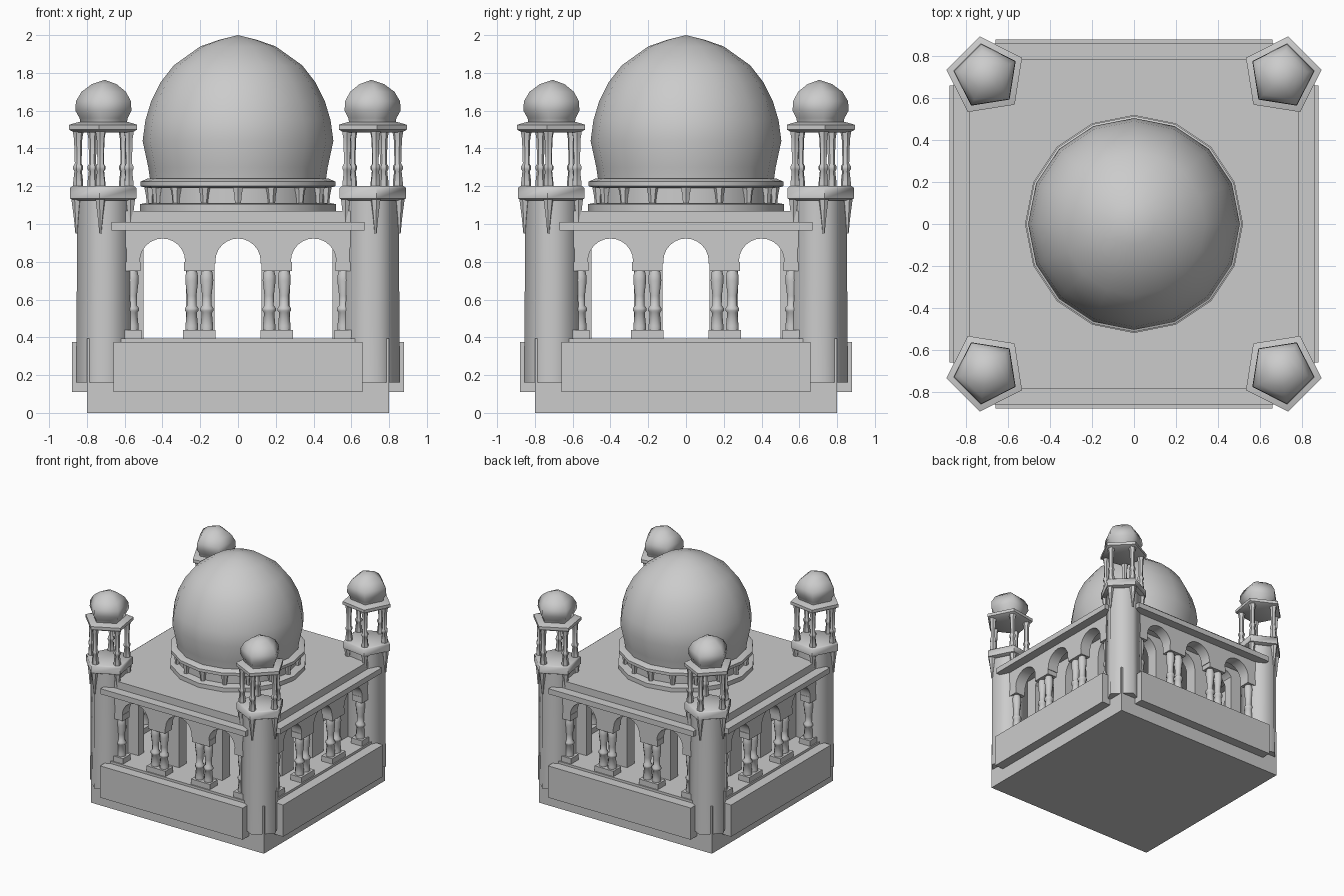
import bpy, bmesh
from math import sin, cos, pi, radians

if "Cube" in bpy.data.objects:
    bpy.data.objects.remove(bpy.data.objects["Cube"])


def finish(name, bm, angle=30):
    bmesh.ops.recalc_face_normals(bm, faces=bm.faces[:])
    me = bpy.data.meshes.new(name)
    bm.to_mesh(me)
    bm.free()
    ob = bpy.data.objects.new(name, me)
    bpy.context.collection.objects.link(ob)
    if angle:
        bpy.ops.object.select_all(action='DESELECT')
        ob.select_set(True)
        bpy.context.view_layer.objects.active = ob
        bpy.ops.object.shade_smooth_by_angle(angle=radians(angle))
    return ob


def box(name, x0, x1, y0, y1, z0, z1):
    bm = bmesh.new()
    bmesh.ops.create_cube(bm, size=1)
    for v in bm.verts:
        v.co = ((x0 + x1) / 2 + v.co.x * (x1 - x0),
                (y0 + y1) / 2 + v.co.y * (y1 - y0),
                (z0 + z1) / 2 + v.co.z * (z1 - z0))
    return finish(name, bm, 0)


def lathe(name, prof, n, at=(0, 0), a0=0.0, angle=50):
    """Revolve (radius, z) points, bottom to top, with n sides."""
    bm = bmesh.new()
    rings = []
    for r, z in prof:
        k = n if r > 0 else 1
        rings.append([bm.verts.new((at[0] + r * cos(a0 + 2 * pi * i / n),
                                    at[1] + r * sin(a0 + 2 * pi * i / n), z))
                      for i in range(k)])
    for a, b in zip(rings, rings[1:]):
        for i in range(n):
            j = (i + 1) % n
            if len(b) == 1:
                bm.faces.new((a[i], a[j], b[0]))
            else:
                bm.faces.new((a[i], a[j], b[j], b[i]))
    bm.faces.new(rings[0][::-1])
    if len(rings[-1]) > 1:
        bm.faces.new(rings[-1])
    return finish(name, bm, angle)


def arched_wall(name, half, z0, spring, top, r, y0, y1, flare=0.0):
    """Wall with three round-headed openings, extruded from y0 to y1."""
    pts = [(-half, z0)]
    for cx in (-0.4, 0, 0.4):
        pts.append((cx - r, z0))
        pts += [(cx - r * cos(pi * i / 12), spring + r * sin(pi * i / 12))
                for i in range(13)]
        pts.append((cx + r, z0))
    pts += [(half, z0), (half, spring + 0.06), (half + flare, top - 0.02),
            (half + flare, top), (-half - flare, top),
            (-half - flare, top - 0.02), (-half, spring + 0.06)]
    bm = bmesh.new()
    f = bm.faces.new([bm.verts.new((x, y0, z)) for x, z in pts])
    ext = bmesh.ops.extrude_face_region(bm, geom=[f])
    for v in ext['geom']:
        if isinstance(v, bmesh.types.BMVert):
            v.co.y = y1
    return finish(name, bm, 30)


def four(obs):
    """Repeat parts on all four sides."""
    for ob in obs:
        for k in (1, 2, 3):
            c = ob.copy()
            c.rotation_euler.z = k * pi / 2
            bpy.context.collection.objects.link(c)


# Plinth and roof slab
box("plinth", -0.8, 0.8, -0.8, 0.8, 0, 0.395)
box("roof", -0.785, 0.785, -0.785, 0.785, 0.95, 1.07)

# One side: panel, cornice, arcade and inner wall
side = [
    box("base_panel", -0.66, 0.66, -0.88, -0.78, 0.11, 0.375),
    box("cornice", -0.67, 0.67, -0.86, -0.7, 0.965, 1.01),
    arched_wall("arcade", 0.59, 0.79, 0.803, 0.96, 0.12, -0.785, -0.69, 0.02),
    arched_wall("inner_wall", 0.6, 0.39, 0.803, 0.96, 0.125, -0.6, -0.5),
]

# Columns with pedestals and capitals
column = [(0.036, 0.43), (0.036, 0.46), (0.029, 0.53), (0.038, 0.54),
          (0.038, 0.555), (0.026, 0.57), (0.027, 0.62), (0.037, 0.7),
          (0.036, 0.725), (0.03, 0.75)]
for cx, w, offs in ((-0.56, 0.05, (0,)), (-0.205, 0.087, (-0.04, 0.04)),
                    (0.205, 0.087, (-0.04, 0.04)), (0.56, 0.05, (0,))):
    side.append(box("pedestal", cx - w, cx + w, -0.79, -0.69, 0.38, 0.44))
    side.append(box("capital", cx - w + 0.007, cx + w - 0.007,
                    -0.785, -0.695, 0.75, 0.8))
    for o in offs:
        side.append(lathe("column", column, 8, (cx + o, -0.74), pi / 8))
four(side)

# Main dome on its drum
lathe("drum_base", [(0.52, 1.06), (0.52, 1.105), (0.495, 1.11)], 16)
lathe("drum", [(0.455, 1.1), (0.455, 1.2)], 16)
lathe("dome_ring", [(0.48, 1.19), (0.515, 1.2), (0.515, 1.225), (0.48, 1.24)], 16)
lathe("dome", [(0.465, 1.23), (0.475, 1.3), (0.505, 1.44), (0.49, 1.55),
               (0.46, 1.65), (0.41, 1.75), (0.34, 1.84), (0.2, 1.94),
               (0.1, 1.975), (0, 2.0)], 16)
for i in range(16):
    a = 2 * pi * i / 16
    lathe("drum_bracket", [(0.018, 1.1), (0.022, 1.15), (0.032, 1.2)], 6,
          (0.465 * cos(a), 0.465 * sin(a)), a)

# Five-sided corner tower, one vertex facing the centre
c = (0.705, 0.705)
a0 = radians(225)
tower = [
    lathe("tower_shaft", [(0.155, 0.16), (0.15, 0.7), (0.15, 1.14)], 5, c, a0, 75),
    lathe("tower_gallery", [(0.165, 1.125), (0.188, 1.135), (0.188, 1.19),
                            (0.175, 1.2)], 5, c, a0, 50),
    lathe("tower_canopy", [(0.165, 1.485), (0.192, 1.5), (0.192, 1.525),
                           (0.14, 1.54)], 5, c, a0, 50),
    lathe("tower_dome", [(0.13, 1.53), (0.135, 1.56), (0.158, 1.6),
                         (0.155, 1.65), (0.125, 1.7), (0.07, 1.74),
                         (0, 1.763)], 5, c, a0, 80),
]
post = [(0.027, 1.195), (0.027, 1.22), (0.02, 1.28), (0.027, 1.29),
        (0.027, 1.305), (0.018, 1.32), (0.022, 1.45), (0.029, 1.49)]
for i in range(5):
    a = a0 + 2 * pi * i / 5
    d = (cos(a), sin(a))
    tower.append(lathe("tower_post", post, 6,
                       (c[0] + 0.143 * d[0], c[1] + 0.143 * d[1]), a))
    tower.append(lathe("tower_bracket", [(0.006, 0.95), (0.014, 1.03), (0.027, 1.13)],
                       6, (c[0] + 0.152 * d[0], c[1] + 0.152 * d[1]), a))
four(tower)
